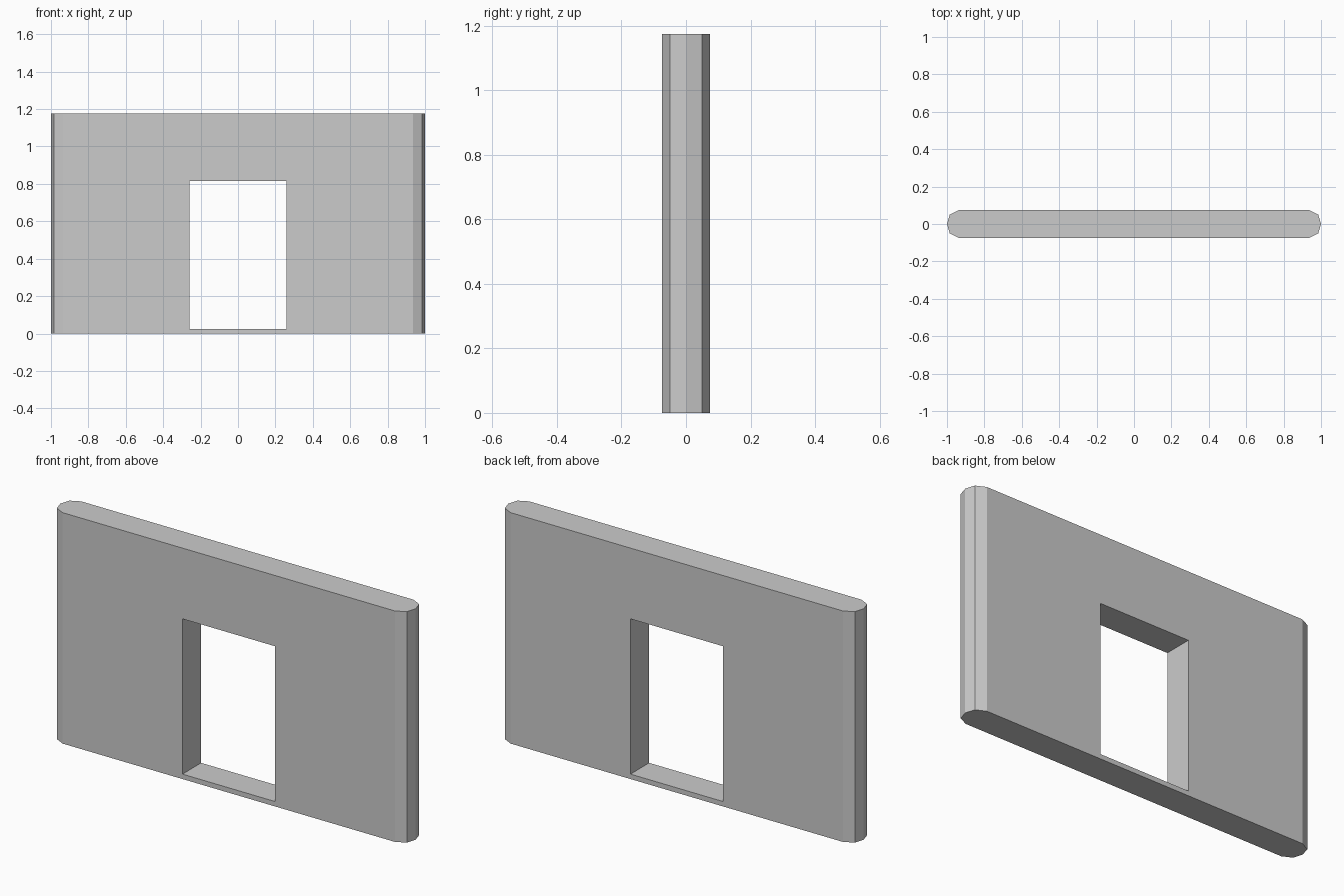
import bpy
import bmesh

# Remove the default cube only
cube = bpy.data.objects.get("Cube")
if cube:
    bpy.data.objects.remove(cube, do_unlink=True)

HEIGHT = 1.175
DOOR_HALF, DOOR_BOTTOM, DOOR_TOP = 0.26, 0.025, 0.815

# Plain grey material
grey = bpy.data.materials.new("wall_grey")
grey.use_nodes = True
colour = (0.6, 0.6, 0.6, 1.0)
grey.diffuse_color = colour
grey.node_tree.nodes["Principled BSDF"].inputs["Base Color"].default_value = colour


def extruded(name, outline, z0, z1):
    """Extrude a flat outline upwards from z0 to z1."""
    bm = bmesh.new()
    base = bm.faces.new([bm.verts.new((x, y, z0)) for x, y in outline])
    top = bmesh.ops.extrude_face_region(bm, geom=[base])["geom"]
    verts = [v for v in top if isinstance(v, bmesh.types.BMVert)]
    bmesh.ops.translate(bm, verts=verts, vec=(0, 0, z1 - z0))
    bmesh.ops.recalc_face_normals(bm, faces=bm.faces)
    mesh = bpy.data.meshes.new(name)
    bm.to_mesh(mesh)
    bm.free()
    mesh.materials.append(grey)
    obj = bpy.data.objects.new(name, mesh)
    bpy.context.collection.objects.link(obj)
    return obj


# Wall slab with faceted round ends
right_end = [(0.935, -0.075), (0.985, -0.05), (1, 0), (0.985, 0.05), (0.935, 0.075)]
left_end = [(-x, -y) for x, y in right_end]
wall = extruded("wall", right_end + left_end, 0, HEIGHT)

# Doorway cutter, leaving a thin sill
d = DOOR_HALF
cutter = extruded("doorway_cutter", [(-d, -0.2), (d, -0.2), (d, 0.2), (-d, 0.2)],
                  DOOR_BOTTOM, DOOR_TOP)
cutter.hide_render = True
cutter.hide_set(True)

cut = wall.modifiers.new("doorway", "BOOLEAN")
cut.operation = "DIFFERENCE"
cut.solver = "EXACT"
cut.object = cutter
